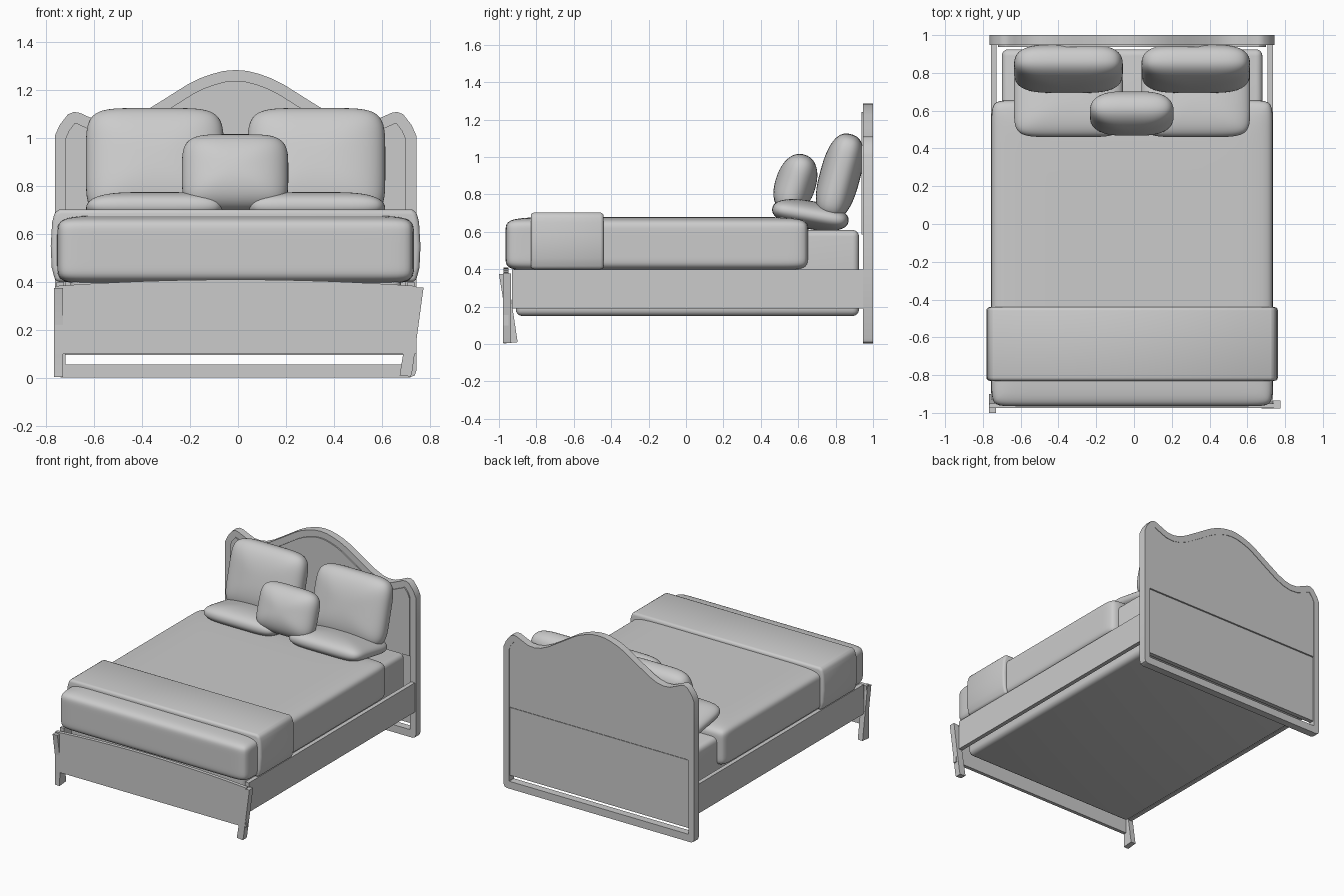
import bpy, bmesh, math
from mathutils import Vector, Matrix

if "Cube" in bpy.data.objects:
    bpy.data.objects.remove(bpy.data.objects["Cube"])

CX = -0.01  # centre line of the bed

grey = bpy.data.materials.new("plain_grey")
grey.diffuse_color = (0.6, 0.6, 0.6, 1)
grey.use_nodes = True
grey.node_tree.nodes["Principled BSDF"].inputs["Base Color"].default_value = grey.diffuse_color


def finish(name, bm, bevel=0.0, segs=2, angle=35):
    """Turn a bmesh into a finished, shaded object."""
    bmesh.ops.recalc_face_normals(bm, faces=bm.faces)
    if bevel:
        edges = [e for e in bm.edges if e.calc_face_angle(0) > math.radians(40)]
        bmesh.ops.bevel(bm, geom=edges, offset=bevel, segments=segs,
                        profile=0.5, affect='EDGES', clamp_overlap=True)
    mesh = bpy.data.meshes.new(name)
    bm.to_mesh(mesh)
    bm.free()
    mesh.materials.append(grey)
    ob = bpy.data.objects.new(name, mesh)
    bpy.context.collection.objects.link(ob)
    bpy.ops.object.select_all(action='DESELECT')
    ob.select_set(True)
    bpy.context.view_layer.objects.active = ob
    bpy.ops.object.shade_smooth_by_angle(angle=math.radians(angle))
    return ob


def box(name, lo, hi, bevel=0.0, segs=2):
    bm = bmesh.new()
    bmesh.ops.create_cube(bm, size=1)
    lo, hi = Vector(lo), Vector(hi)
    for v in bm.verts:
        v.co = (lo + hi) / 2 + v.co * (hi - lo)
    return finish(name, bm, bevel, segs)


def prism(name, pts, axis, a, b, bevel=0.0, segs=2):
    """Extrude a 2D outline along x or y from a to b (second value is z)."""
    bm = bmesh.new()
    place = (lambda p, t: (t, p[0], p[1])) if axis == 'x' else (lambda p, t: (p[0], t, p[1]))
    rings = [[bm.verts.new(place(p, t)) for p in pts] for t in (a, b)]
    for ring in rings:
        bm.faces.new(ring)
    for i in range(len(pts)):
        j = (i + 1) % len(pts)
        bm.faces.new((rings[0][i], rings[0][j], rings[1][j], rings[1][i]))
    return finish(name, bm, bevel, segs)


def cushion(name, centre, half, plan, section, tilt=0, cuts=23):
    """Puffy rounded block: plan and section set how square each outline is."""
    bm = bmesh.new()
    bmesh.ops.create_cube(bm, size=2)
    bmesh.ops.subdivide_edges(bm, edges=bm.edges[:], cuts=cuts, use_grid_fill=True)
    rot = Matrix.Rotation(math.radians(tilt), 3, 'X')
    for v in bm.verts:
        x, y, z = (math.sin(c * math.pi / 2) for c in v.co)
        flat = (abs(x) ** plan + abs(y) ** plan) ** (1 / plan)
        n = (flat ** section + abs(z) ** section) ** (1 / section)
        local = Vector((x * half[0], y * half[1], z * half[2])) / n
        v.co = Vector(centre) + rot @ local
    return finish(name, bm, angle=60)


# Headboard outline: half of the wavy top, mirrored
half_top = [(0, 1.285), (.05, 1.281), (.1, 1.268), (.15, 1.25), (.2, 1.225), (.3, 1.162),
            (.4, 1.1), (.46, 1.073), (.51, 1.063), (.56, 1.067), (.62, 1.092),
            (.65, 1.106), (.675, 1.11), (.7, 1.1), (.735, 1.055), (.755, 1.01)]
half_low = [(.755, .03), (.748, .01), (.73, .002)]
right = half_top + half_low
outer = [(CX + x, z) for x, z in right] + [(CX - x, z) for x, z in reversed(right[1:])]


def inset(loop, d):
    """Offset a clockwise outline inwards."""
    out = []
    for i, p in enumerate(loop):
        p = Vector(p)
        e1 = (p - Vector(loop[i - 1])).normalized()
        e2 = (Vector(loop[(i + 1) % len(loop)]) - p).normalized()
        n1, n2 = Vector((e1.y, -e1.x)), Vector((e2.y, -e2.x))
        m = (n1 + n2).normalized()
        out.append(tuple(p + m * d / m.dot(n1)))
    return out


inner = inset(outer, .045)
n_top = len(half_top)
inner[n_top:n_top + 3] = [(CX + .71, .058), (CX + .708, .056), (CX + .70, .055)]
inner[n_top + 3:n_top + 6] = [(CX - .70, .055), (CX - .708, .056), (CX - .71, .058)]

# Headboard frame: closed band between the two outlines
bm = bmesh.new()
loops = [[bm.verts.new((x, y, z)) for x, z in lp]
         for lp, y in ((outer, .947), (outer, 1.0), (inner, 1.0), (inner, .947))]
for k in range(4):
    A, B = loops[k], loops[(k + 1) % 4]
    for i in range(len(outer)):
        j = (i + 1) % len(outer)
        bm.faces.new((A[i], A[j], B[j], B[i]))
finish("headboard_frame", bm)

# Headboard panels
panel = [p for p in inner if p[1] > .9]
k = max(range(len(panel)), key=lambda i: panel[i][0])
panel[k + 1:k + 1] = [(CX + .71, .585), (CX - .71, .585)]
prism("headboard_upper_panel", panel, 'y', .938, .997)
box("headboard_lower_panel", (CX - .71, .96, .095), (CX + .71, .992, .58))

# Side rails
for side, s in (("left", -1), ("right", 1)):
    a, b = sorted((CX + s * .717, CX + s * .747))
    box("side_rail_" + side, (a, -.93, .19), (b, .95, .4))

# Footboard with gently arched top
arch = [(CX + .755 * t / 8, .41 - .027 * (t / 8) ** 2) for t in range(-8, 9)]
prism("footboard", arch + [(CX + .755, .1), (CX - .755, .1)], 'y', -.975, -.95)

# Splayed front legs, one leaning sideways and one leaning back
prism("front_leg_right", [(.735, .375), (.775, .378), (.728, .03), (.722, .005), (.675, .01)],
      'y', -.978, -.935)
prism("front_leg_left", [(-1.0, .375), (-.955, .375), (-.9, .01), (-.975, .003), (-.97, .19)],
      'x', -.768, -.73)

# Mattress and bedding
box("mattress", (CX - .69, -.91, .15), (CX + .69, .925, .61), .035, 4)
cushion("duvet", (CX, -.155, .533), (.745, .81, .147), 30, 9, cuts=29)

half_throw = [(.735, .703), (.755, .692), (.766, .65), (.772, .55), (.768, .46), (.752, .4)]
throw = [(CX + x, z) for x, z in half_throw] + [(CX - x, z) for x, z in reversed(half_throw)]
prism("folded_throw", throw, 'y', -.83, -.44, .018, 3)

# Pillows
for side, s in (("left", -1), ("right", 1)):
    x = CX + s * .337
    cushion("flat_pillow_" + side, (x, .665, .69), (.288, .207, .075), 6, 2.3, -10)
    cushion("back_pillow_" + side, (x, .822, .895), (.288, .235, .108), 5.5, 2.5, 75)
cushion("small_pillow", (CX - .002, .585, .855), (.222, .165, .108), 4.5, 2.2, 72)
